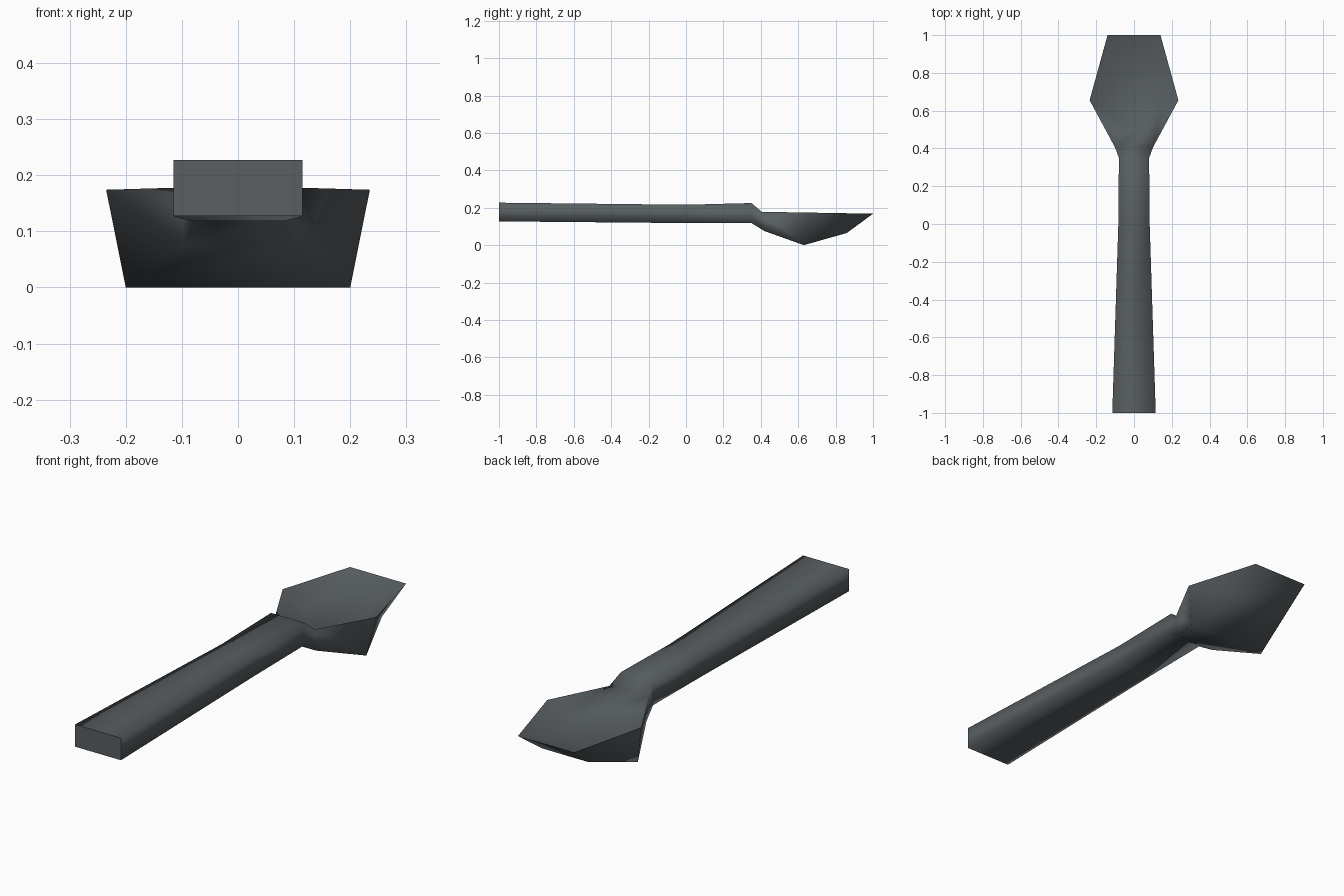
import bpy, bmesh

if "Cube" in bpy.data.objects:
    bpy.data.objects.remove(bpy.data.objects["Cube"])

# One dark metal colour
metal = bpy.data.materials.new("dark_grey")
metal.diffuse_color = (0.1, 0.114, 0.122, 1)
metal.use_nodes = True
metal.node_tree.nodes["Principled BSDF"].inputs["Base Color"].default_value = metal.diffuse_color

# Four-cornered cross-sections: (half width, y, z) of the top, then of the bottom
sections = [
    ((0.115, -1.00, 0.227), (0.115, -1.00, 0.127)),  # handle end
    ((0.083, 0.00, 0.216), (0.083, 0.00, 0.118)),    # handle middle
    ((0.080, 0.35, 0.225), (0.080, 0.35, 0.118)),    # handle front
    ((0.100, 0.405, 0.178), (0.096, 0.42, 0.075)),   # neck
    ((0.235, 0.655, 0.174), (0.200, 0.63, 0.000)),   # widest part of bowl
    ((0.140, 1.00, 0.168), (0.117, 0.86, 0.065)),    # bowl tip
]

bm = bmesh.new()
rings = []
for (tw, ty, tz), (bw, by, bz) in sections:
    pts = [(-tw, ty, tz), (tw, ty, tz), (bw, by, bz), (-bw, by, bz)]
    rings.append([bm.verts.new(p) for p in pts])

# Skin neighbouring sections, leaving the bowl top open, and close the ends
for k, (a, b) in enumerate(zip(rings, rings[1:])):
    for i in range(4):
        j = (i + 1) % 4
        if k < 3 or i != 0:
            bm.faces.new((a[i], a[j], b[j], b[i]))
bm.faces.new(rings[0])
bm.faces.new(rings[-1])

# Shallow dish: the rim shrunk towards the bowl centre and lowered
rim = [rings[3][0], rings[3][1], rings[4][1], rings[5][1], rings[5][0], rings[4][0]]
dish = [bm.verts.new((v.co.x * 0.6, 0.68 + (v.co.y - 0.68) * 0.6, 0.125)) for v in rim]
for i in range(6):
    j = (i + 1) % 6
    bm.faces.new((rim[i], rim[j], dish[j], dish[i]))
bm.faces.new(dish)
bmesh.ops.recalc_face_normals(bm, faces=bm.faces)

# Smooth shading, kept crisp at the handle end and around the bowl rim
for f in bm.faces:
    f.smooth = True
for e in bm.edges:
    at_end = all(v.co.y < -0.99 for v in e.verts)
    on_rim = all(v in rim for v in e.verts) and not all(v in rings[3] for v in e.verts)
    e.smooth = not (at_end or on_rim)

mesh = bpy.data.meshes.new("spoon")
bm.to_mesh(mesh)
bm.free()
mesh.materials.append(metal)
spoon = bpy.data.objects.new("spoon", mesh)
bpy.context.collection.objects.link(spoon)
